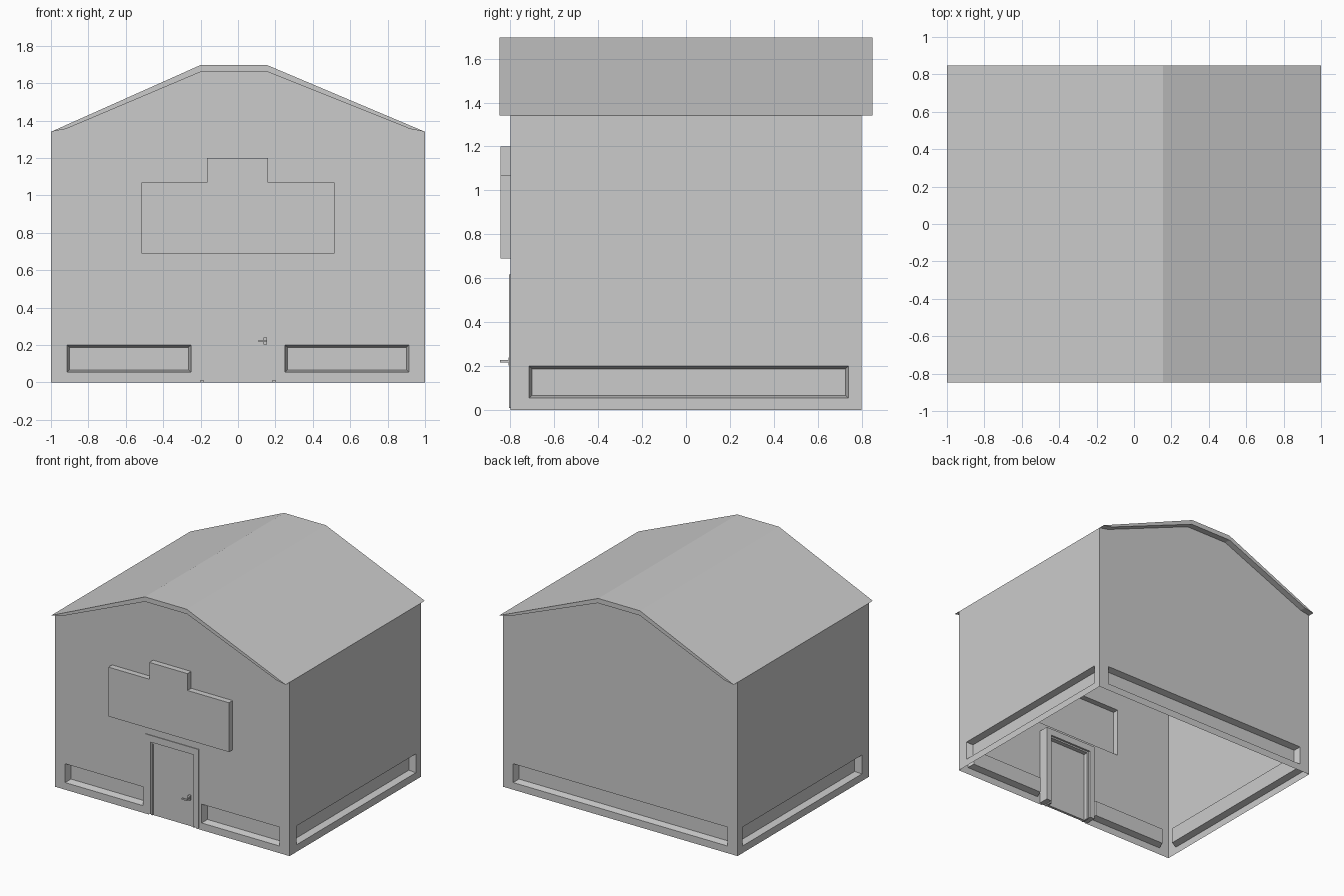
import bpy, bmesh
from mathutils import Vector

cube = bpy.data.objects.get("Cube")
if cube:
    bpy.data.objects.remove(cube, do_unlink=True)

grey = bpy.data.materials.new("plain grey")
grey.use_nodes = True
grey.diffuse_color = (0.6, 0.6, 0.6, 1)
grey.node_tree.nodes["Principled BSDF"].inputs["Base Color"].default_value = (0.6, 0.6, 0.6, 1)

HALF_X, HALF_Y, EAVE = 1.0, 0.8, 1.34


def finish(name, bm, fix_normals=False):
    if fix_normals:
        bmesh.ops.recalc_face_normals(bm, faces=bm.faces)
    mesh = bpy.data.meshes.new(name)
    bm.to_mesh(mesh)
    bm.free()
    mesh.materials.append(grey)
    obj = bpy.data.objects.new(name, mesh)
    bpy.context.collection.objects.link(obj)
    return obj


def add_face(bm, points):
    return bm.faces.new([bm.verts.new(p) for p in points])


def extrude_profile(name, profile, y0, y1):
    """Closed solid from an x, z outline."""
    bm = bmesh.new()
    face = add_face(bm, [(x, y0, z) for x, z in profile])
    new = bmesh.ops.extrude_face_region(bm, geom=[face], use_keep_orig=True)["geom"]
    bmesh.ops.translate(bm, vec=(0, y1 - y0, 0),
                        verts=[v for v in new if isinstance(v, bmesh.types.BMVert)])
    return finish(name, bm, True)


def box(name, x0, x1, y0, y1, z0, z1):
    return extrude_profile(name, rect(x0, x1, z0, z1), y0, y1)


def rect(u0, u1, z0, z1):
    return [(u0, z0), (u1, z0), (u1, z1), (u0, z1)]


def wall(name, right, out, half, distance, windows, holes=(), sign=None):
    """Thin wall with openings, recessed windows and a raised board."""
    right, out = Vector(right), Vector(out)
    bm = bmesh.new()

    def place(u, z, depth=0):
        return right * u + out * (distance - depth) + Vector((0, 0, z))

    def stepped(outer, inner, depth):
        n = len(outer)
        for i in range(n):
            j = (i + 1) % n
            add_face(bm, [place(*outer[i]), place(*outer[j]),
                          place(*inner[j], depth), place(*inner[i], depth)])
        add_face(bm, [place(*p, depth) for p in inner])

    cuts = list(windows) + list(holes)
    us = sorted({-half, half, *[c[0] for c in cuts], *[c[1] for c in cuts]})
    zs = sorted({0, EAVE, *[c[2] for c in cuts], *[c[3] for c in cuts]})
    for u0, u1 in zip(us, us[1:]):
        for z0, z1 in zip(zs, zs[1:]):
            u, z = (u0 + u1) / 2, (z0 + z1) / 2
            if not any(c[0] < u < c[1] and c[2] < z < c[3] for c in cuts):
                add_face(bm, [place(*p) for p in rect(u0, u1, z0, z1)])
    for u0, u1, z0, z1 in windows:
        stepped(rect(u0, u1, z0, z1),
                rect(u0 + .015, u1 - .015, z0 + .012, z1 - .012), .05)
    if sign:
        stepped(sign, sign, -.045)
    bmesh.ops.remove_doubles(bm, verts=bm.verts, dist=0.0001)
    return finish(name, bm)


# Walls, low windows and the stepped sign board
W0, W1 = 0.055, 0.2
sign = [(-.515, .69), (.515, .69), (.515, 1.07), (.16, 1.07),
        (.16, 1.2), (-.165, 1.2), (-.165, 1.07), (-.515, 1.07)]
wall("front_wall", (1, 0, 0), (0, -1, 0), HALF_X, HALF_Y,
     [(-.915, -.25, W0, W1), (.25, .915, W0, W1)],
     [(-.2, .2, 0, .6), (-.515, .515, .69, 1.07), (-.165, .16, 1.07, 1.2)], sign)
wall("back_wall", (-1, 0, 0), (0, 1, 0), HALF_X, HALF_Y, [(-.915, .915, W0, W1)])
wall("left_wall", (0, 1, 0), (1, 0, 0), HALF_Y, HALF_X, [(-.715, .74, W0, W1)])
wall("right_wall", (0, -1, 0), (-1, 0, 0), HALF_Y, HALF_X, [(-.74, .715, W0, W1)])

# Ceiling
bm = bmesh.new()
add_face(bm, [(-HALF_X, -HALF_Y, EAVE), (-HALF_X, HALF_Y, EAVE),
              (HALF_X, HALF_Y, EAVE), (HALF_X, -HALF_Y, EAVE)])
finish("ceiling", bm)

# Roof shell with gables set back under it
under = [(-HALF_X, EAVE), (-.92, 1.355), (-.2, 1.66), (.16, 1.66), (.92, 1.355), (HALF_X, EAVE)]
over = [(.155, 1.697), (-.2, 1.697)]
extrude_profile("roof", under + over, -.848, .848)
bm = bmesh.new()
add_face(bm, [(x, -HALF_Y, z) for x, z in reversed(under)])
add_face(bm, [(x, HALF_Y, z) for x, z in under])
finish("gables", bm)


# Door frame, stop and door
def arch(name, outer, inner, top, inner_top, y0, y1, base):
    profile = [(-outer, base), (-outer, top), (outer, top), (outer, base),
               (inner, base), (inner, inner_top), (-inner, inner_top), (-inner, base)]
    return extrude_profile(name, profile, y0, y1)


arch("door_frame", .228, .184, .617, .565, -.805, -.72, .01)
arch("door_stop", .184, .17, .565, .553, -.797, -.735, 0)
box("door", -.17, .17, -.79, -.77, 0, .553)

# Door handle
box("handle_plate", .136, .154, -.808, -.79, .203, .24)
box("handle_stem", .14, .15, -.84, -.805, .217, .227)
box("handle_lever", .11, .155, -.846, -.836, .216, .228)
